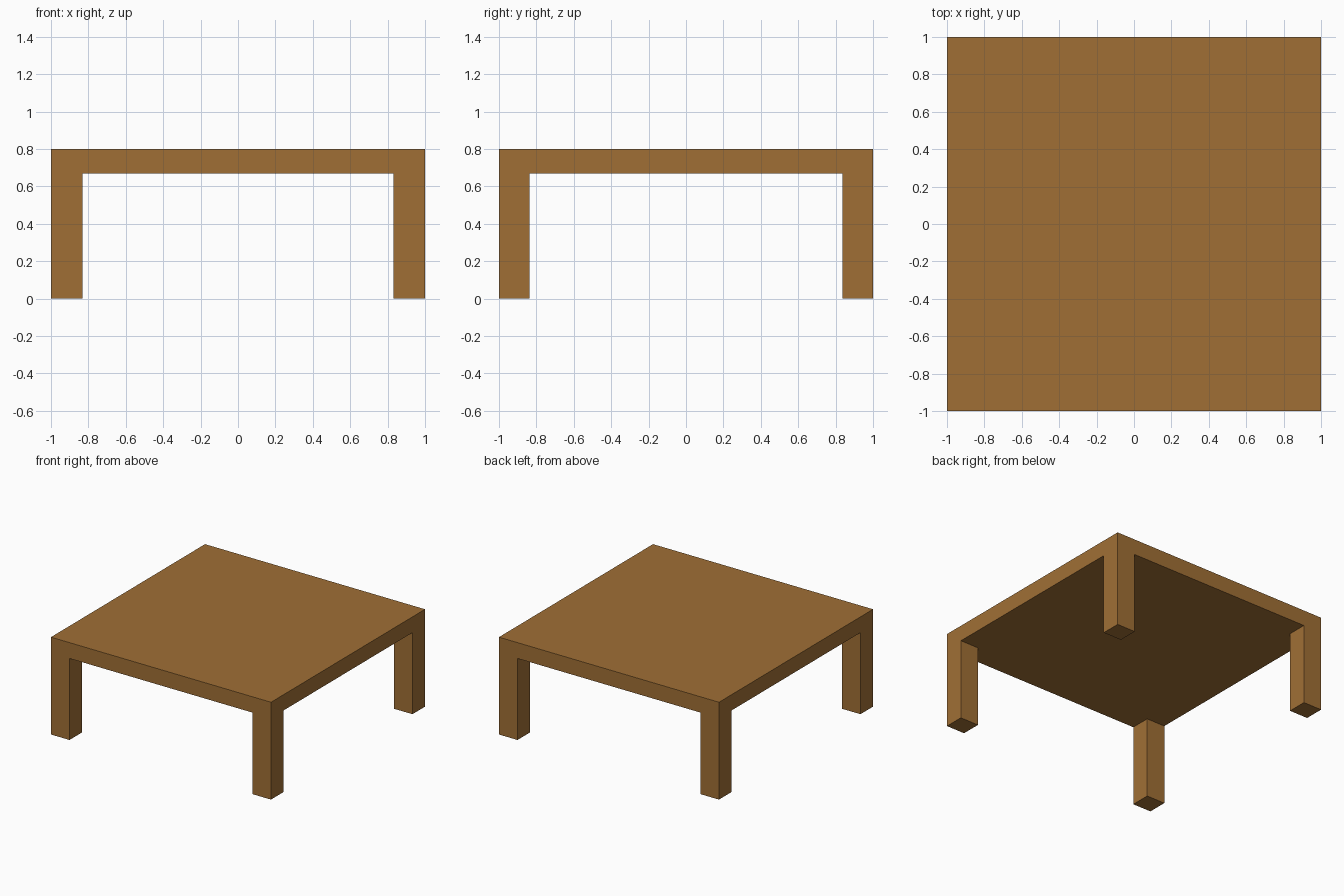
import bpy

if "Cube" in bpy.data.objects:
    bpy.data.objects.remove(bpy.data.objects["Cube"])

wood = bpy.data.materials.new("warm_brown_wood")
wood.diffuse_color = (0.352, 0.159, 0.036, 1)
wood.use_nodes = True
wood.node_tree.nodes["Principled BSDF"].inputs["Base Color"].default_value = wood.diffuse_color

HEIGHT, SLAB = 0.80, 0.13      # overall height, top thickness
LEG_X, LEG_Y = 0.168, 0.163    # leg section
LEG_H = HEIGHT - SLAB


def box(name, size, centre):
    bpy.ops.mesh.primitive_cube_add(size=1, location=centre)
    ob = bpy.context.object
    ob.name = name
    ob.scale = size
    bpy.ops.object.transform_apply(location=False, rotation=False, scale=True)
    ob.data.materials.append(wood)
    return ob


# Square table top
box("table_top", (2, 2, SLAB), (0, 0, HEIGHT - SLAB / 2))

# Four corner legs, flush with the outer edges of the top
for sy, depth in ((-1, "front"), (1, "back")):
    for sx, side in ((-1, "left"), (1, "right")):
        box(f"{depth}_{side}_leg", (LEG_X, LEG_Y, LEG_H),
            (sx * (1 - LEG_X / 2), sy * (1 - LEG_Y / 2), LEG_H / 2))
